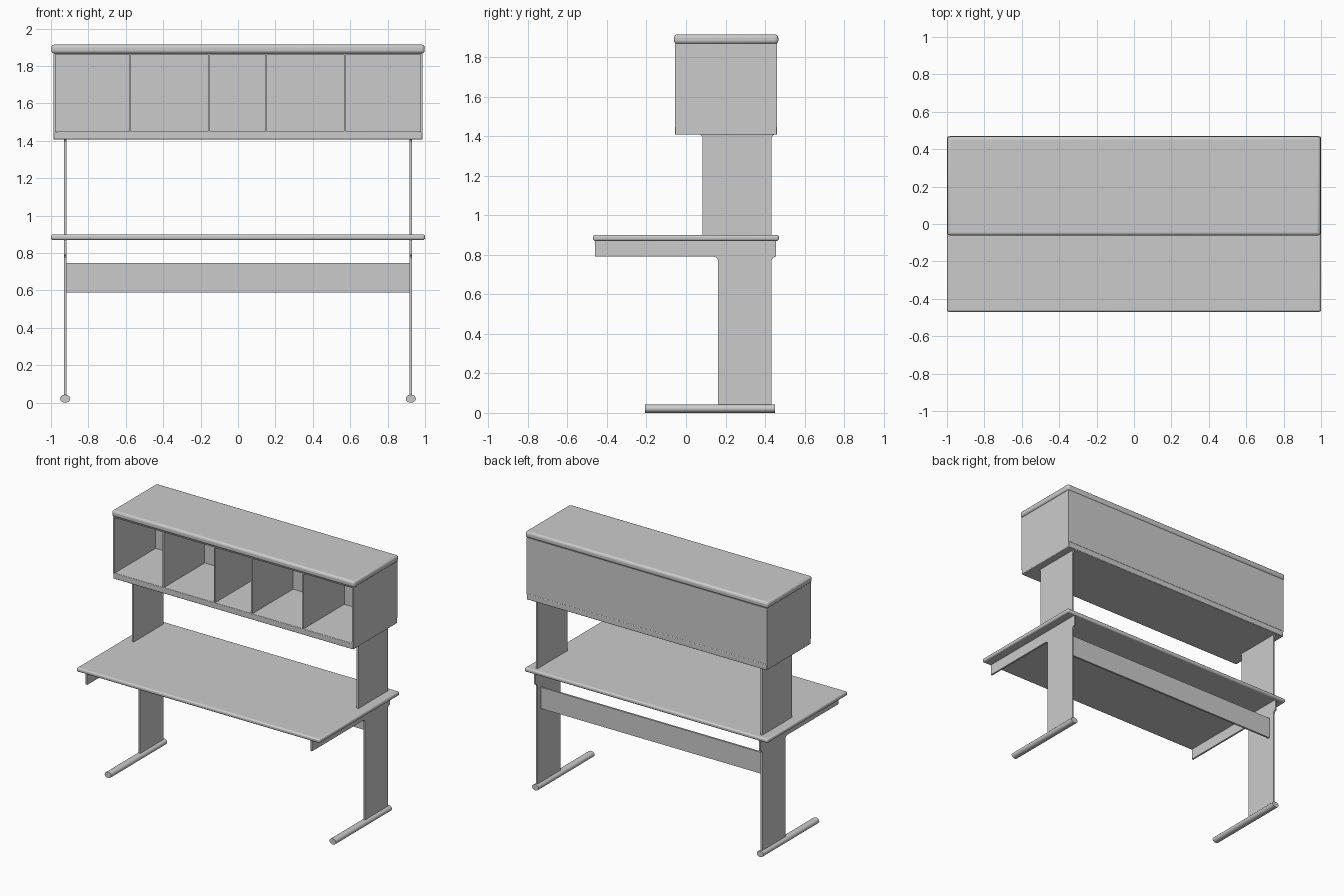
import bpy, bmesh
from math import sin, cos, pi

if "Cube" in bpy.data.objects:
    bpy.data.objects.remove(bpy.data.objects["Cube"])


def finish(name, bm):
    bmesh.ops.recalc_face_normals(bm, faces=bm.faces)
    me = bpy.data.meshes.new(name)
    bm.to_mesh(me)
    bm.free()
    ob = bpy.data.objects.new(name, me)
    bpy.context.collection.objects.link(ob)
    return ob


def smooth(ob):
    bpy.context.view_layer.objects.active = ob
    for o in bpy.context.selected_objects:
        o.select_set(False)
    ob.select_set(True)
    bpy.ops.object.shade_smooth_by_angle(angle=0.6)


def box(name, x, y, z, bevel=0, segments=3):
    bm = bmesh.new()
    bmesh.ops.create_cube(bm, size=1)
    for v in bm.verts:
        for i, (a, b) in enumerate((x, y, z)):
            v.co[i] = a if v.co[i] < 0 else b
    ob = finish(name, bm)
    if bevel:
        m = ob.modifiers.new("rounded_edges", 'BEVEL')
        m.width = bevel
        m.segments = segments
        smooth(ob)
    return ob


def prism(name, points, offset):
    """Extrude a closed outline of 3D points along an offset vector."""
    bm = bmesh.new()
    face = bm.faces.new([bm.verts.new(p) for p in points])
    new = bmesh.ops.extrude_face_region(bm, geom=[face])["geom"]
    bmesh.ops.translate(bm, vec=offset,
                        verts=[g for g in new if isinstance(g, bmesh.types.BMVert)])
    return finish(name, bm)


def arc(cy, cz, r, a0, a1, n=5):
    return [(cy + r * cos(a0 + (a1 - a0) * i / n),
             cz + r * sin(a0 + (a1 - a0) * i / n)) for i in range(n + 1)]


# Worktop and hutch top, both with soft rounded edges
box("worktop", (-1, 1), (-0.47, 0.47), (0.87, 0.90), 0.011)
box("hutch_top", (-0.998, 0.998), (-0.061, 0.467), (1.867, 1.914), 0.016)

# Open-fronted hutch: base, back, ends and dividers
F, B = -0.056, 0.461
box("hutch_base", (-0.987, 0.987), (F, B), (1.407, 1.451), 0.004, 2)
box("hutch_back", (-0.976, 0.976), (0.425, B), (1.45, 1.868))
box("hutch_upper_panel", (-0.976, 0.976), (F, B), (1.862, 1.868))
for s, side in ((-1, "left"), (1, "right")):
    box("hutch_end_" + side, sorted((s * 0.975, s * 0.987)), (F, B), (1.445, 1.868))
for i, x in enumerate((-0.576, -0.155, 0.151, 0.572)):
    box(f"hutch_divider_{i + 1}", (x - 0.005, x + 0.005), (F + 0.002, 0.43), (1.45, 1.865))

# Side frame outlines in (y, z), with concave fillets where they widen
r = 0.022
lower = ([(0.433, 0.02)] + arc(0.433 + r, 0.79 - r, r, pi, pi / 2)
         + [(0.455, 0.872), (-0.46, 0.872), (-0.46, 0.79)]
         + arc(0.162 - r, 0.79 - r, r, pi / 2, 0) + [(0.162, 0.02)])
upper = ([(0.433, 0.89)] + arc(0.433 + r, 1.41 - r, r, pi, pi / 2)
         + arc(0.084 - r, 1.41 - r, r, pi / 2, 0) + [(0.084, 0.89)])

for s, side in ((-1, "left"), (1, "right")):
    x0 = s * 0.924 - 0.0065
    for part, outline in (("leg_panel", lower), ("hutch_support", upper)):
        prism(f"{part}_{side}", [(x0, y, z) for y, z in outline], (0.013, 0, 0))
    # Elliptical foot tube
    ring = [(s * 0.924 + 0.027 * cos(pi * i / 12), -0.207,
             0.0215 + 0.0215 * sin(pi * i / 12)) for i in range(24)]
    smooth(prism("foot_" + side, ring, (0, 0.657, 0)))

# Stretcher board between the legs
box("stretcher", (-0.918, 0.918), (0.378, 0.392), (0.588, 0.746))
